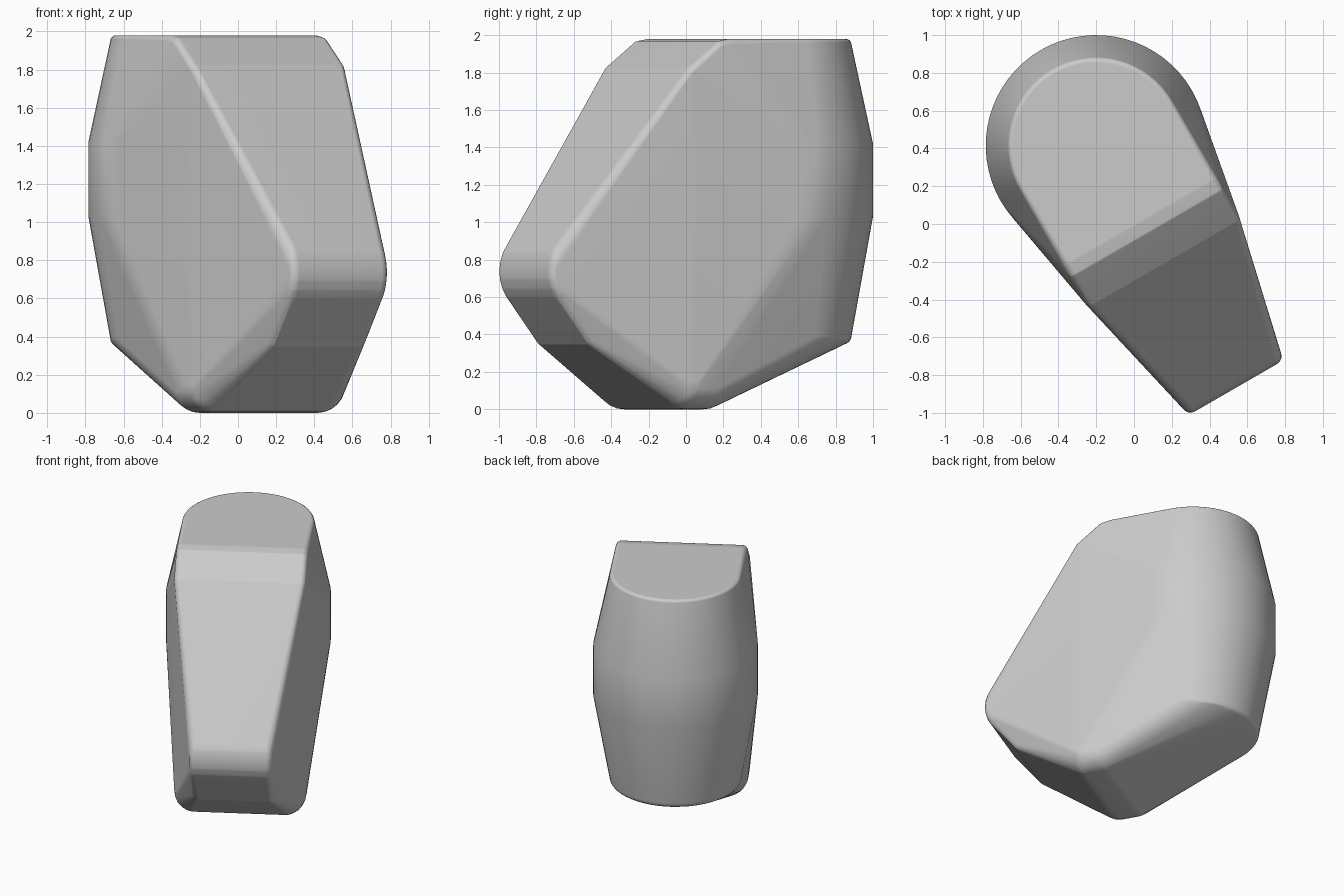
import bpy, bmesh
from math import sin, cos, pi, radians
from mathutils import Matrix, Vector

cube = bpy.data.objects.get("Cube")
if cube:
    bpy.data.objects.remove(cube)

mat = bpy.data.materials.new("light_grey")
mat.use_nodes = True
grey = (0.6, 0.6, 0.6, 1)
mat.diffuse_color = grey
mat.node_tree.nodes["Principled BSDF"].inputs["Base Color"].default_value = grey

bm = bmesh.new()


def ball(u, v, z, r):
    """Small sphere that rounds one corner of the hull."""
    bmesh.ops.create_uvsphere(bm, u_segments=16, v_segments=12, radius=r,
                              matrix=Matrix.Translation((u, v, z)))


def ring(radius, z, n=64):
    """Horizontal circle of hull points around the rear axis."""
    for i in range(n):
        a = 2 * pi * i / n
        bm.verts.new((radius * cos(a), radius * sin(a), z))


# Rounded barrel back: soft rims at top and bottom, straight waist
for rim_r, rim_z, soft, side in ((0.44, 1.95, 0.03, 1), (0.43, 0.39, 0.04, -1)):
    for k in range(5):
        a = k * pi / 8
        ring(rim_r + soft * cos(a), rim_z + side * soft * sin(a))
ring(0.585, 1.42)
ring(0.585, 1.03)

# Corners along the front profile: forward, half width, height, rounding
corners = [
    (0.46, 0.43, 1.94, 0.04), (0.52, 0.43, 1.93, 0.04), (0.69, 0.43, 1.80, 0.04),
    (1.205, 0.25, 0.385, 0.05),
    (0.677, 0.32, 0.15, 0.15), (0.556, 0.32, 0.15, 0.15),
]
# Rounded nose as an arc from the upper to the lower slope
for step in range(7):
    a = radians(37 - 12 * step)
    corners.append((1.24 + 0.19 * cos(a), 0.25, 0.737 + 0.19 * sin(a), 0.05))
for u, v, z, r in corners:
    for s in (-1, 1):
        ball(u, s * v, z, r)

# Wrap everything in one convex skin
for f in list(bm.faces):
    bm.faces.remove(f)
for e in list(bm.edges):
    bm.edges.remove(e)
bmesh.ops.remove_doubles(bm, verts=bm.verts, dist=0.002)
bmesh.ops.convex_hull(bm, input=bm.verts)
loose = [v for v in bm.verts if not v.link_faces]
bmesh.ops.delete(bm, geom=loose, context='VERTS')
bmesh.ops.dissolve_limit(bm, angle_limit=radians(0.5), verts=bm.verts, edges=bm.edges)
bmesh.ops.recalc_face_normals(bm, faces=bm.faces)

# Turn the body so that its nose points forward and to the left
bm.transform(Matrix.Translation(Vector((-0.2, 0.415, 0))) @ Matrix.Rotation(radians(-60), 4, 'Z'))

mesh = bpy.data.meshes.new("rounded_body")
bm.to_mesh(mesh)
bm.free()
mesh.materials.append(mat)
body = bpy.data.objects.new("rounded_body", mesh)
bpy.context.collection.objects.link(body)
bpy.context.view_layer.objects.active = body
body.select_set(True)
bpy.ops.object.shade_smooth_by_angle(angle=radians(60))
body.modifiers.new("even_shading", 'WEIGHTED_NORMAL')
